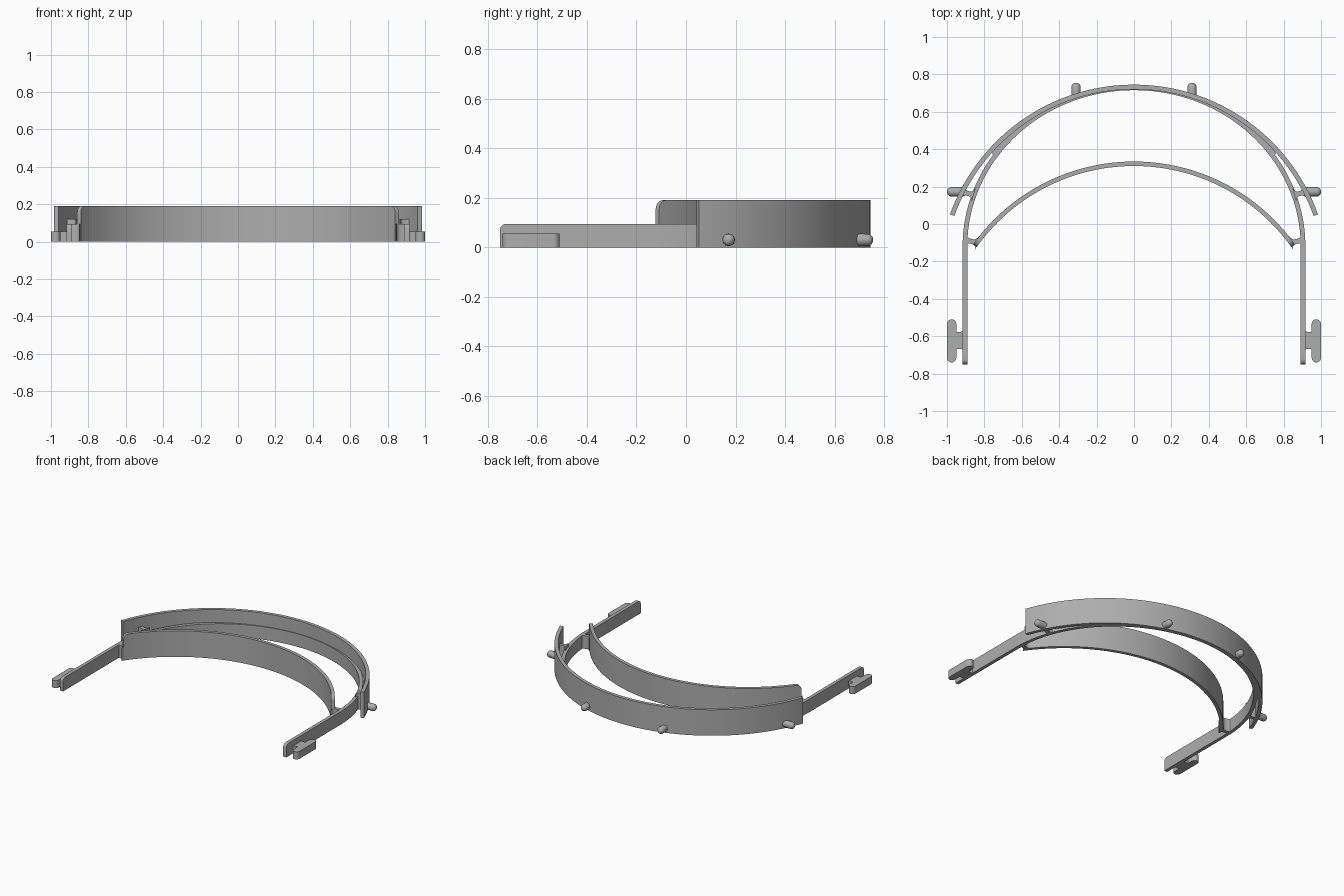
import bpy, bmesh, math
from mathutils import Vector

cube = bpy.data.objects.get("Cube")
if cube:
    bpy.data.objects.remove(cube)

grey = bpy.data.materials.new("plastic_grey")
grey.use_nodes = True
colour = (0.42, 0.42, 0.42, 1)
grey.diffuse_color = colour
grey.node_tree.nodes["Principled BSDF"].inputs["Base Color"].default_value = colour

ARM_H, BAND_H = 0.095, 0.19


def finish(name, bm, mirror=False):
    bmesh.ops.recalc_face_normals(bm, faces=bm.faces)
    mesh = bpy.data.meshes.new(name)
    bm.to_mesh(mesh)
    bm.free()
    ob = bpy.data.objects.new(name, mesh)
    bpy.context.collection.objects.link(ob)
    mesh.materials.append(grey)
    if mirror:
        ob.modifiers.new("mirror", "MIRROR").use_mirror_merge = False
    bpy.ops.object.select_all(action="DESELECT")
    ob.select_set(True)
    bpy.context.view_layer.objects.active = ob
    bpy.ops.object.shade_smooth_by_angle(angle=math.radians(35))
    return ob


def resample(path, r, count=120):
    """Even stations along a path, with extra ones at the rounded ends."""
    run = [0]
    for a, b in zip(path, path[1:]):
        run.append(run[-1] + (b - a).length)
    total = run[-1]
    ends = [r * (1 - math.cos(math.radians(a))) for a in range(0, 90, 15)] if r else [0]
    stations = ends + [r + (total - 2 * r) * i / count for i in range(1 if not r else 0, count + (1 if r else 0))]
    stations += [total - d for d in reversed(ends)]
    result, k = [], 0
    for s in stations:
        while k < len(path) - 2 and run[k + 1] < s:
            k += 1
        t = (s - run[k]) / (run[k + 1] - run[k])
        result.append((path[k].lerp(path[k + 1], t), min(s, total - s)))
    return result


def ribbon(name, path, thick, height, r):
    """Upright strip along a plan path, top corners of the ends rounded."""
    pts = resample(path, r)
    bm = bmesh.new()
    rings = []
    for i, (p, d) in enumerate(pts):
        tangent = (pts[min(i + 1, len(pts) - 1)][0] - pts[max(i - 1, 0)][0]).normalized()
        side = Vector((-tangent.y, tangent.x)) * thick / 2
        top = height
        if d < r:
            top = height - r + math.sqrt(max(0, r * r - (r - d) ** 2))
        rings.append([bm.verts.new((*(p + side * s), z))
                      for s, z in ((1, 0), (1, top), (-1, top), (-1, 0))])
    for a, b in zip(rings, rings[1:]):
        for j in range(4):
            k = (j + 1) % 4
            bm.faces.new((a[j], a[k], b[k], b[j]))
    bm.faces.new(rings[0])
    bm.faces.new(rings[-1])
    return finish(name, bm)


def prism(name, outline, height):
    bm = bmesh.new()
    face = bm.faces.new([bm.verts.new((x, y, 0)) for x, y in outline])
    ext = bmesh.ops.extrude_face_region(bm, geom=[face])["geom"]
    bmesh.ops.translate(bm, vec=(0, 0, height),
                        verts=[v for v in ext if isinstance(v, bmesh.types.BMVert)])
    return finish(name, bm, mirror=True)


def strut(name, p, q, width, flare, height):
    """Bridge whose width flares smoothly at both ends."""
    p, q = Vector(p), Vector(q)
    along = q - p
    side = Vector((-along.y, along.x)).normalized()
    left, right = [], []
    for i in range(13):
        t = i / 12
        w = width / 2 + flare * abs(2 * t - 1) ** 4
        left.append(p + along * t + side * w)
        right.append(p + along * t - side * w)
    return prism(name, left + right[::-1], height)


def capsule(name, base, axis, length, radius):
    bm = bmesh.new()
    bmesh.ops.create_uvsphere(bm, u_segments=24, v_segments=16, radius=radius)
    for v in bm.verts:
        if v.co.z > 0.001:
            v.co.z += length
    rot = Vector((0, 0, 1)).rotation_difference(Vector(axis)).to_matrix()
    bmesh.ops.rotate(bm, verts=bm.verts, matrix=rot)
    bmesh.ops.translate(bm, verts=bm.verts, vec=base)
    return finish(name, bm, mirror=True)


def arc(radius, apex, half_width):
    a = math.asin(half_width / radius)
    return [Vector((radius * math.sin(t), apex - radius + radius * math.cos(t)))
            for t in (a * (i / 100 - 1) for i in range(201))]


def ellipse(t):
    return Vector((0.904 * math.sin(t), -0.12 + 0.848 * math.cos(t)))


def outer_y(x):
    return 0.7325 - 1.032 + math.sqrt(1.032 ** 2 - x * x)


# Tall curved bands
ribbon("visor_band", arc(1.032, 0.7325, 0.972), 0.025, BAND_H, 0)
ribbon("forehead_band", arc(1.045, 0.322, 0.85), 0.024, BAND_H, 0.035)

# Low frame: two straight arms joined by a rounded arch
arch = [ellipse(math.pi / 2 * (i / 100 - 1)) for i in range(201)]
frame = [Vector((-0.904, -0.75))] + arch + [Vector((0.904, -0.75))]
ribbon("side_arms", frame, 0.025, ARM_H, 0.025)

# Solid web where the frame merges into the visor band
angles = [0.2 + 0.78 * i / 30 for i in range(31)]
inner_edge = [ellipse(t) for t in angles]
outer_edge = [Vector((p.x + 0.01, outer_y(p.x + 0.01))) for p in inner_edge]
prism("merge_web", inner_edge + outer_edge[::-1], 0.09)

# Bridges between the bands and the arms
strut("visor_bridge", (0.92, 0.172), (0.857, 0.155), 0.026, 0.025, 0.12)
strut("forehead_bridge", (0.904, -0.085), (0.838, -0.1), 0.026, 0.025, ARM_H)

# Round-ended pegs
capsule("back_peg", (0.31, 0.69, 0.03), (0, 1, 0), 0.04, 0.025)
capsule("side_peg", (0.92, 0.172, 0.03), (1, 0, 0), 0.055, 0.025)

# Strap hooks on the arms
stadium = []
for y, start in ((-0.535, 0), (-0.715, math.pi)):
    stadium += [(0.975 + 0.025 * math.cos(start + math.pi * i / 12),
                 y + 0.025 * math.sin(start + math.pi * i / 12)) for i in range(13)]
prism("strap_hook", stadium, 0.055)
strut("hook_stem", (0.908, -0.622), (0.97, -0.622), 0.09, 0.015, 0.055)
